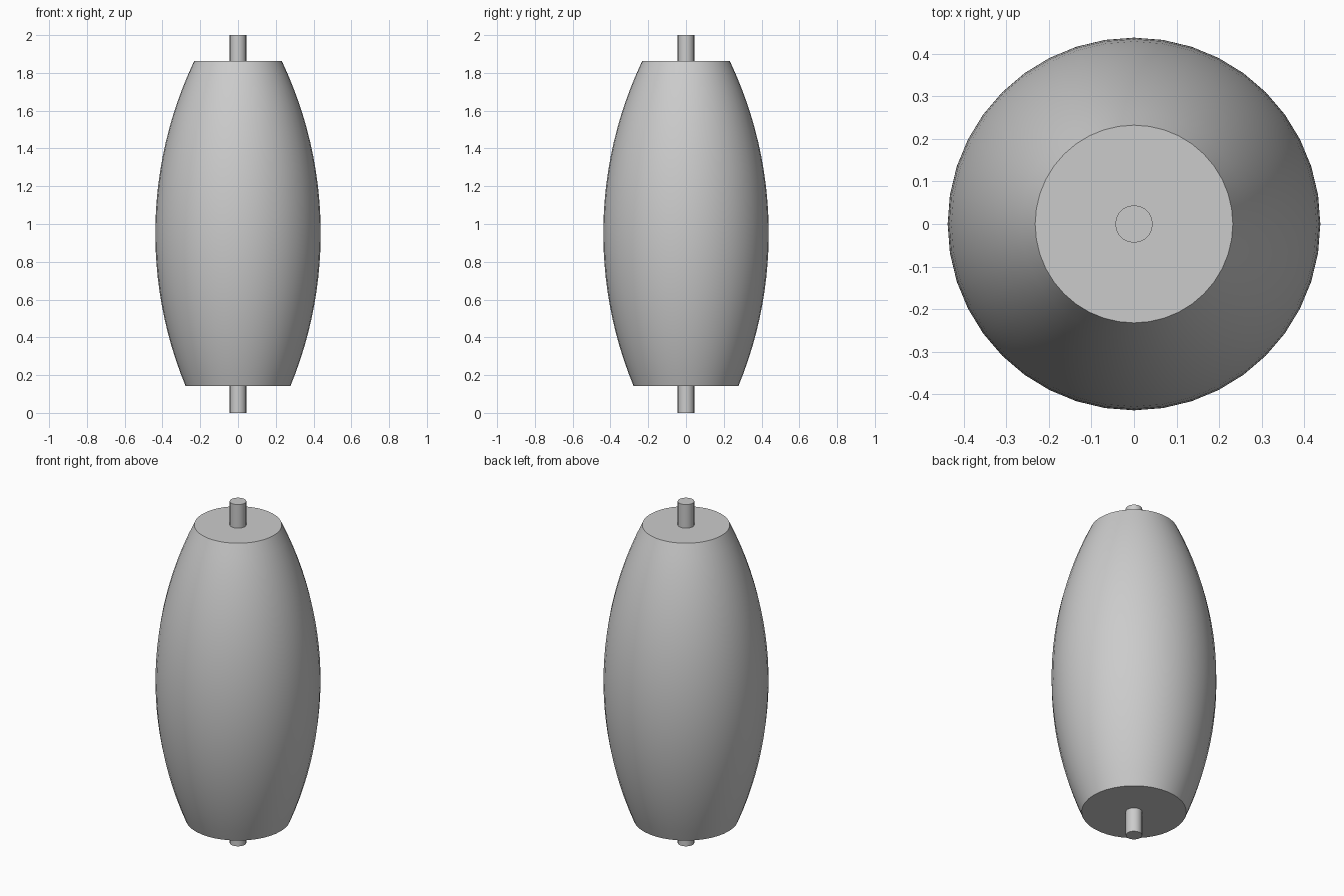
import bpy, bmesh, math

cube = bpy.data.objects.get("Cube")
if cube:
    bpy.data.objects.remove(cube, do_unlink=True)

grey = bpy.data.materials.new("plain grey")
grey.use_nodes = True
colour = (0.6, 0.6, 0.6, 1)
grey.diffuse_color = colour
grey.node_tree.nodes["Principled BSDF"].inputs["Base Color"].default_value = colour


def turned_part(name, profile, sides):
    """Lathe (radius, height) points around z and cap both ends."""
    bm = bmesh.new()
    rings = []
    for r, z in profile:
        angles = [math.tau * i / sides for i in range(sides)]
        rings.append([bm.verts.new((r * math.cos(a), r * math.sin(a), z)) for a in angles])
    for low, high in zip(rings, rings[1:]):
        for i in range(sides):
            j = (i + 1) % sides
            bm.faces.new((low[i], low[j], high[j], high[i]))
    bm.faces.new(rings[0][::-1])
    bm.faces.new(rings[-1])
    mesh = bpy.data.meshes.new(name)
    bm.to_mesh(mesh)
    bm.free()
    mesh.materials.append(grey)
    obj = bpy.data.objects.new(name, mesh)
    bpy.context.collection.objects.link(obj)
    bpy.ops.object.select_all(action="DESELECT")
    obj.select_set(True)
    bpy.context.view_layer.objects.active = obj
    bpy.ops.object.shade_smooth_by_angle(angle=math.radians(30))
    return obj


# Barrel body: circular arc side, widest just below the middle
bottom, top = 0.143, 1.862
widest, mid, arc = 0.438, 0.951, 2.12
steps = 24
heights = [bottom + (top - bottom) * i / steps for i in range(steps + 1)]
body = [(widest - arc + math.sqrt(arc ** 2 - (z - mid) ** 2), z) for z in heights]
turned_part("barrel_body", body, 40)

# Axle pins at both ends, slightly sunk into the body
for name, low, high in (("lower_pin", 0, bottom + 0.05), ("upper_pin", top - 0.05, 2)):
    turned_part(name, [(0.044, low), (0.044, high)], 20)
